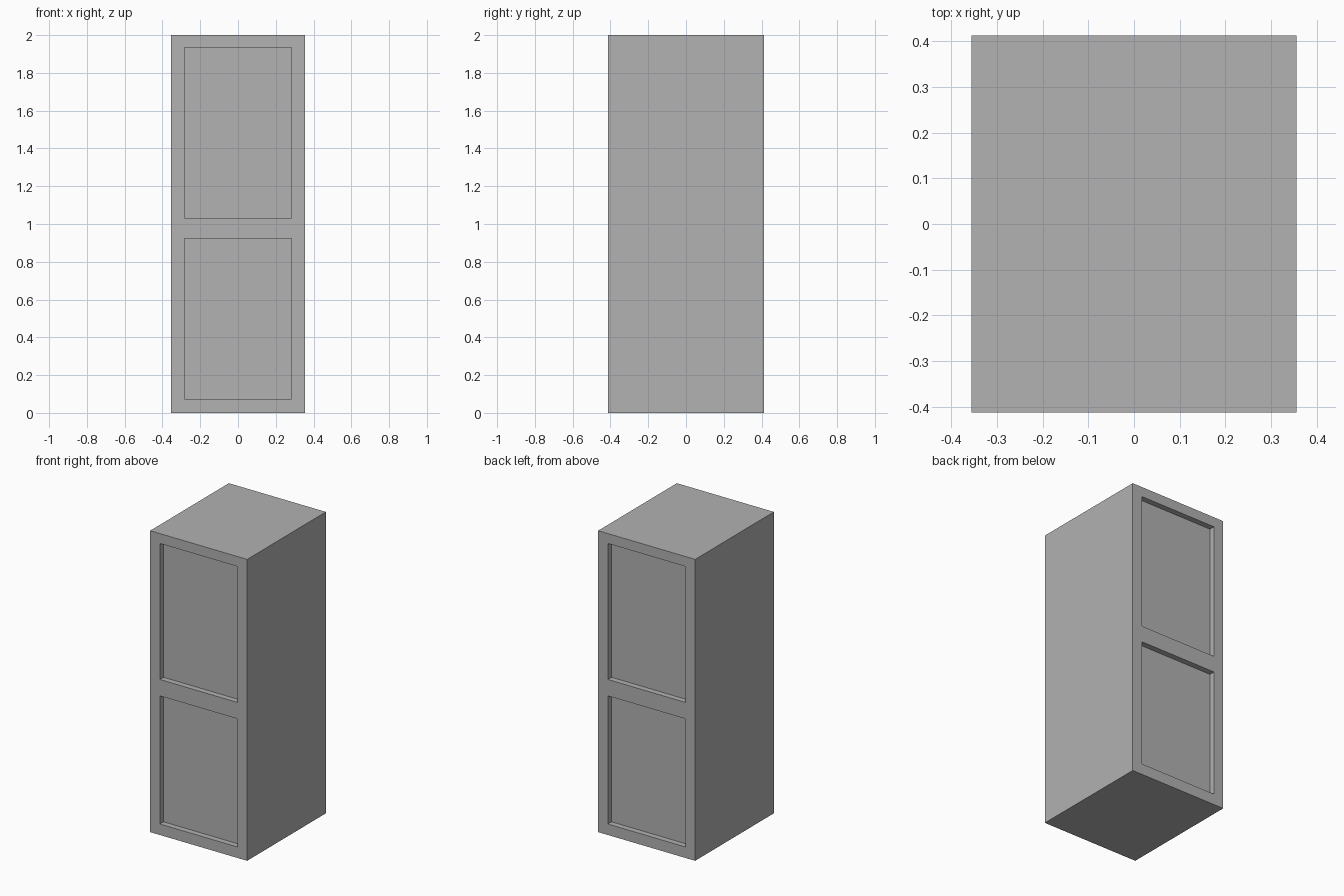
import bpy
from mathutils import Vector

cube = bpy.data.objects.get("Cube")
if cube:
    bpy.data.objects.remove(cube, do_unlink=True)

WIDTH, DEPTH, HEIGHT = 0.712, 0.825, 2.0
OPENING_WIDTH, RECESS = 0.568, 0.038

grey = bpy.data.materials.new("plain grey")
grey.use_nodes = True
colour = (0.445, 0.445, 0.445, 1)
grey.diffuse_color = colour
grey.node_tree.nodes["Principled BSDF"].inputs["Base Color"].default_value = colour


def box(name, centre, size):
    """Flat-shaded box with its size stored in the mesh."""
    bpy.ops.mesh.primitive_cube_add(size=1, location=centre)
    obj = bpy.context.object
    obj.name = name
    for v in obj.data.vertices:
        v.co *= Vector(size)
    obj.data.materials.append(grey)
    return obj


# Cabinet body
body = box("cabinet_body", (0, 0, HEIGHT / 2), (WIDTH, DEPTH, HEIGHT))

# Recessed panels, upper and lower, on the front and the back
for level, bottom, top in (("lower", 0.073, 0.923), ("upper", 1.032, 1.934)):
    for side, sign in (("front", -1), ("back", 1)):
        cutter = box(f"{level}_{side}_panel_cutter",
                     (0, sign * DEPTH / 2, (bottom + top) / 2),
                     (OPENING_WIDTH, RECESS * 2, top - bottom))
        cutter.hide_render = True
        cutter.hide_set(True)
        cutter.display_type = 'WIRE'
        cut = body.modifiers.new(f"{level} {side} panel", 'BOOLEAN')
        cut.operation = 'DIFFERENCE'
        cut.solver = 'EXACT'
        cut.object = cutter
